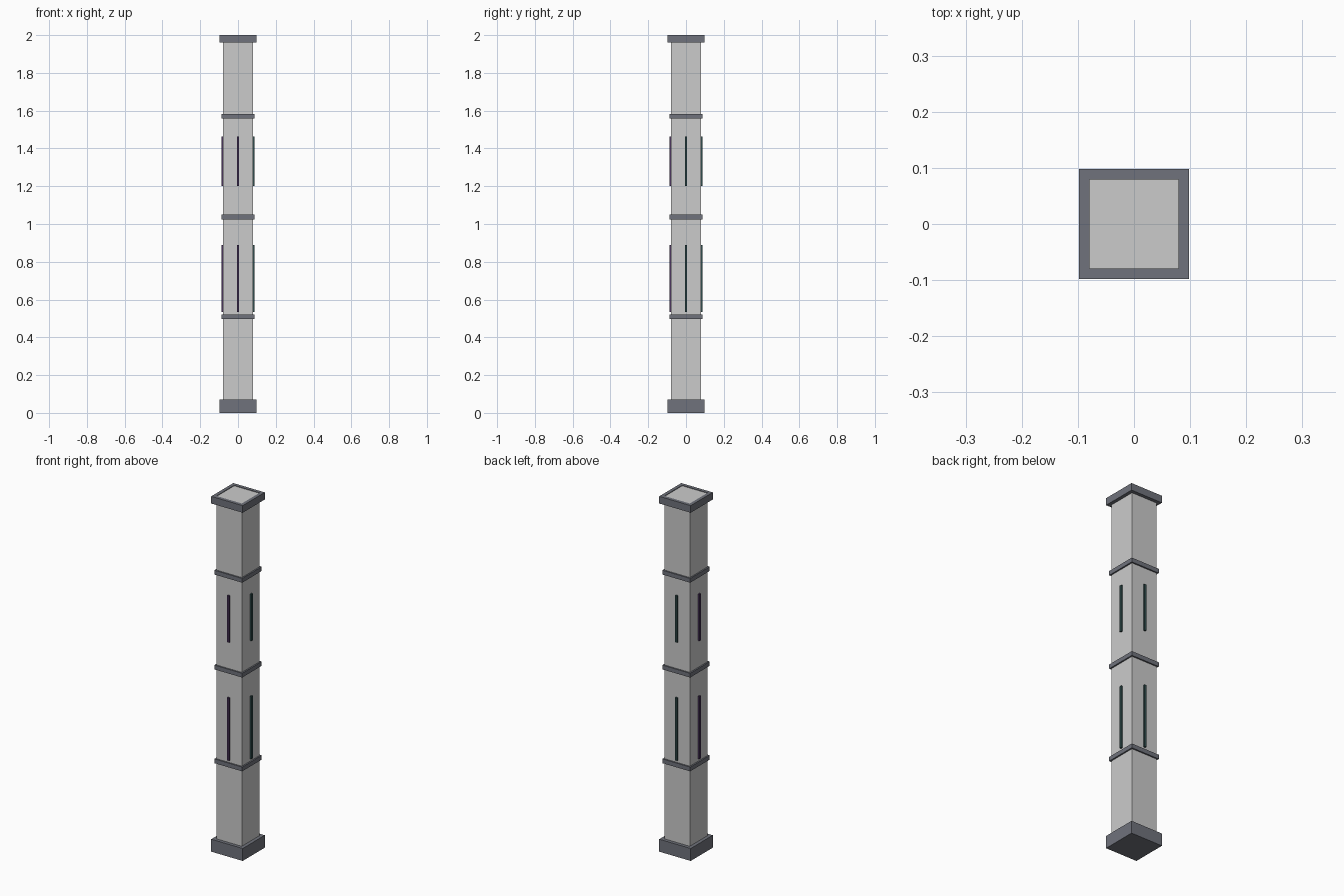
import bpy, bmesh

if "Cube" in bpy.data.objects:
    bpy.data.objects.remove(bpy.data.objects["Cube"])


def material(name, rgb):
    m = bpy.data.materials.new(name)
    m.diffuse_color = (*rgb, 1)
    m.use_nodes = True
    m.node_tree.nodes["Principled BSDF"].inputs["Base Color"].default_value = m.diffuse_color
    return m


dark = material("dark_metal", (0.16, 0.17, 0.20))
purple = material("purple_strip", (0.07, 0.035, 0.11))
teal = material("teal_strip", (0.03, 0.075, 0.075))


def finish(name, bm, mat):
    bmesh.ops.recalc_face_normals(bm, faces=bm.faces)
    me = bpy.data.meshes.new(name)
    bm.to_mesh(me)
    bm.free()
    if mat:
        me.materials.append(mat)
    ob = bpy.data.objects.new(name, me)
    bpy.context.collection.objects.link(ob)
    return ob


def box(name, lo, hi, mat=None):
    bm = bmesh.new()
    bmesh.ops.create_cube(bm, size=1)
    for v in bm.verts:
        for i in range(3):
            v.co[i] = lo[i] if v.co[i] < 0 else hi[i]
    return finish(name, bm, mat)


def collar(name, inner, outer, z0, z1, mat):
    # Square ring: a rectangular section swept round four corners
    bm = bmesh.new()
    section = [(inner, z0), (outer, z0), (outer, z1), (inner, z1)]
    loops = [[bm.verts.new((sx * r, sy * r, z)) for r, z in section]
             for sx, sy in ((-1, -1), (1, -1), (1, 1), (-1, 1))]
    for i in range(4):
        a, b = loops[i], loops[(i + 1) % 4]
        for j in range(4):
            k = (j + 1) % 4
            bm.faces.new((a[j], b[j], b[k], a[k]))
    return finish(name, bm, mat)


S = 0.079   # shaft half width
C = 0.098   # base and cap half width
B = 0.087   # band half width

# Shaft, base and cap
box("shaft", (-S, -S, 0.07), (S, S, 1.997))
box("base", (-C, -C, 0), (C, C, 0.07), dark)
collar("cap", S, C, 1.96, 2.0, dark)

# Bands around the shaft
for n, z in enumerate((0.509, 1.037, 1.571)):
    collar(f"band_{n + 1}", S, B, z - 0.012, z + 0.012, dark)

# Thin vertical strips on all four faces
W, D = 0.006, 0.088
for level, z0, z1 in (("lower", 0.535, 0.888), ("upper", 1.2, 1.463)):
    box(f"front_strip_{level}", (-W, -D, z0), (W, -S, z1), purple)
    box(f"back_strip_{level}", (-W, S, z0), (W, D, z1), teal)
    box(f"left_strip_{level}", (-D, -W, z0), (-S, W, z1), purple)
    box(f"right_strip_{level}", (S, -W, z0), (D, W, z1), teal)
